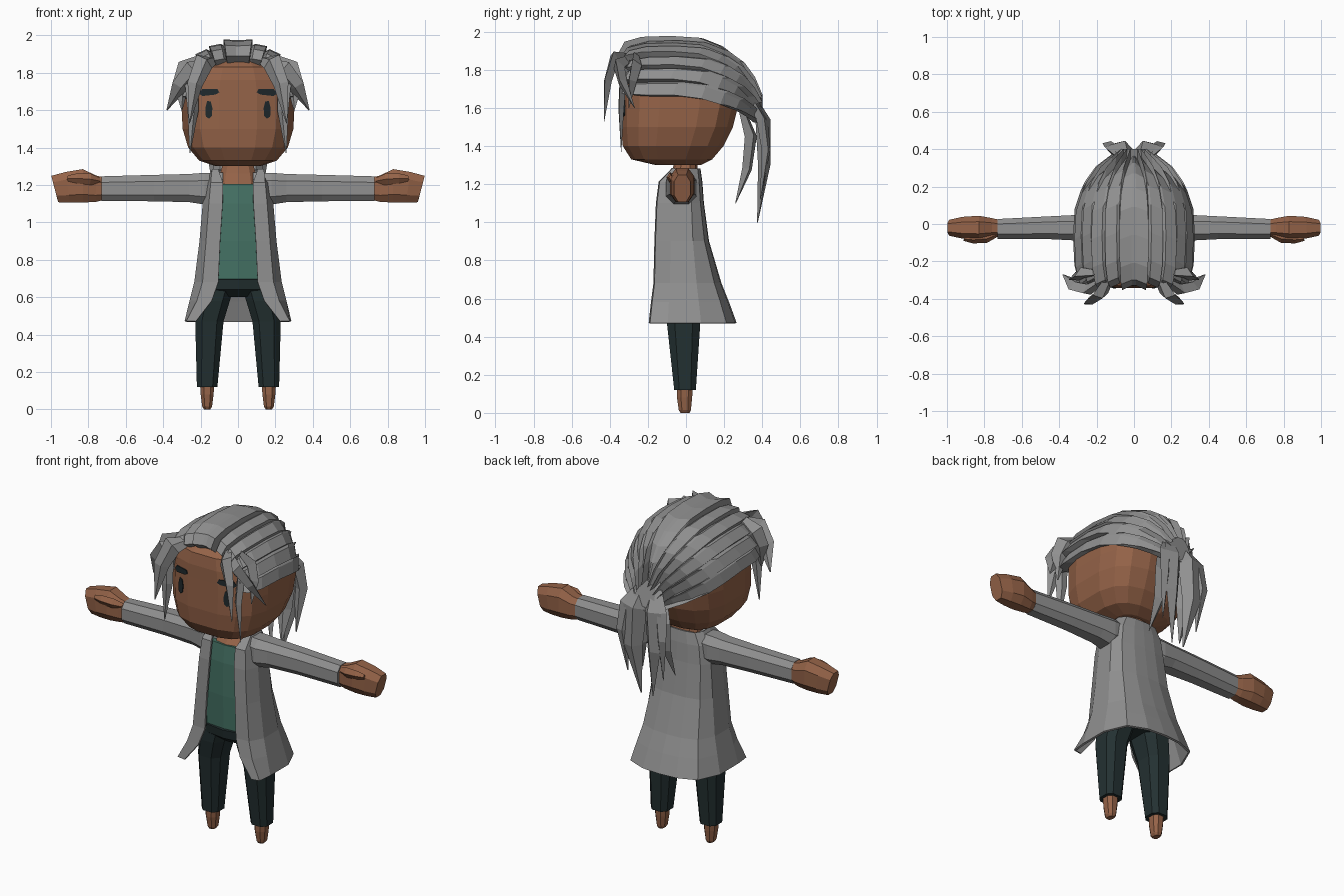
import bpy, bmesh, math
from mathutils import Vector
from mathutils.bvhtree import BVHTree

cube = bpy.data.objects.get("Cube")
if cube:
    bpy.data.objects.remove(cube, do_unlink=True)


def material(name, rgb):
    m = bpy.data.materials.new(name)
    m.use_nodes = True
    colour = (*rgb, 1)
    m.diffuse_color = colour
    m.node_tree.nodes["Principled BSDF"].inputs["Base Color"].default_value = colour
    return m


GREY = material("silver grey", (0.28, 0.28, 0.28))
SKIN = material("brown skin", (0.30, 0.125, 0.065))
TEAL = material("teal cloth", (0.06, 0.17, 0.13))
DARK = material("dark cloth", (0.017, 0.03, 0.031))
INK = material("eye black", (0.014, 0.022, 0.025))


def loft(name, rings, mat, mirror=False, closed=True):
    """Skin a row of equal-length rings; closed rings get end caps."""
    bm = bmesh.new()
    rows = [[bm.verts.new(p) for p in ring] for ring in rings]
    n = len(rows[0])
    for a, b in zip(rows, rows[1:]):
        for i in range(n if closed else n - 1):
            j = (i + 1) % n
            bm.faces.new((a[i], a[j], b[j], b[i]))
    if closed:
        bm.faces.new(rows[0])
        bm.faces.new(rows[-1])
    bmesh.ops.recalc_face_normals(bm, faces=bm.faces)
    mesh = bpy.data.meshes.new(name)
    bm.to_mesh(mesh)
    bm.free()
    mesh.materials.append(mat)
    obj = bpy.data.objects.new(name, mesh)
    bpy.context.collection.objects.link(obj)
    if mirror:
        obj.modifiers.new("mirror", "MIRROR").use_mirror_merge = False
    return obj


def power(v, p):
    return math.copysign(abs(v) ** (2 / p), v)


def level(z, cx, hx, front, back, n=10, p=2.4):
    """Horizontal rounded ring between a front and a back depth."""
    cy, ry = (front + back) / 2, (back - front) / 2
    turns = [math.tau * (i + 0.5) / n for i in range(n)]
    return [(cx + hx * power(math.cos(t), p), cy + ry * power(math.sin(t), p), z)
            for t in turns]


def slice_x(x, cy, cz, ry, rz, lean=0, n=8):
    """Upright ring across an arm, optionally leaning."""
    ring = []
    for i in range(n):
        t = math.tau * (i + 0.5) / n
        z = rz * power(math.sin(t), 2.6)
        ring.append((x + lean * z, cy + ry * power(math.cos(t), 2.6), cz + z))
    return ring


def lock(name, path, width, mat=GREY, depth=0.5, side=(1, 0, 0), taper=(0.5, 1, 0.8, 0.05)):
    """Tapering diamond-section strand, mirrored to both sides."""
    pts = [Vector(p) for p in path]
    rings = []
    for i, p in enumerate(pts):
        along = (pts[min(i + 1, len(pts) - 1)] - pts[max(i - 1, 0)]).normalized()
        across = Vector(side)
        across = (across - along * across.dot(along)).normalized()
        out = along.cross(across)
        w = width * taper[i]
        rings.append([p + across * w, p + out * w * depth,
                      p - across * w, p - out * w * depth])
    return loft(name, rings, mat, mirror=True)


# Head: boxy rounded form, flat at the face
head_levels = [
    (1.30, 0.12, -0.16, 0.08), (1.33, 0.21, -0.29, 0.14), (1.40, 0.27, -0.335, 0.20),
    (1.50, 0.30, -0.345, 0.25), (1.60, 0.305, -0.345, 0.275), (1.68, 0.303, -0.345, 0.28),
    (1.76, 0.28, -0.345, 0.27), (1.83, 0.24, -0.335, 0.24), (1.88, 0.15, -0.27, 0.16)]
head = loft("head", [level(z, 0, *r, n=16, p=3) for z, *r in head_levels], SKIN)
tree = BVHTree.FromPolygons([v.co for v in head.data.vertices],
                            [f.vertices for f in head.data.polygons])


# Eyes and brows: thin plates resting on the face
def face_plate(name, outline):
    rings = []
    for offset in (-0.006, 0.002):
        ring = []
        for x, z in outline:
            hit = tree.ray_cast(Vector((x, -1, z)), Vector((0, 1, 0)))[0]
            ring.append((x, hit.y + offset, z))
        rings.append(ring)
    loft(name, rings, INK, mirror=True)


face_plate("eye", [(0.14, 1.57), (0.155, 1.555), (0.172, 1.565),
                   (0.175, 1.61), (0.165, 1.65), (0.145, 1.645), (0.137, 1.61)])
face_plate("brow", [(0.10, 1.695), (0.12, 1.683), (0.19, 1.675),
                    (0.21, 1.69), (0.19, 1.713), (0.11, 1.713)])

# Neck and open collar skin
neck_levels = [(1.16, 0.09, -0.13, 0.05), (1.20, 0.11, -0.125, 0.06),
               (1.26, 0.10, -0.075, 0.065), (1.36, 0.07, -0.05, 0.05)]
loft("neck", [level(z, 0, *r) for z, *r in neck_levels], SKIN)

# Shirt
shirt_levels = [(0.64, 0.17, -0.135, 0.10), (0.90, 0.16, -0.145, 0.08),
                (1.10, 0.15, -0.142, 0.065), (1.205, 0.12, -0.13, 0.05)]
loft("shirt", [level(z, 0, *r, p=3.5) for z, *r in shirt_levels], TEAL)

# Trousers: hips, then mirrored legs
hip_levels = [(0.60, 0.10, -0.09, 0.08), (0.64, 0.18, -0.14, 0.12),
              (0.695, 0.17, -0.15, 0.11), (0.705, 0.10, -0.10, 0.08)]
loft("hips", [level(z, 0, *r, p=3) for z, *r in hip_levels], DARK)
leg_levels = [(0.68, 0.10, 0.09, -0.13, 0.10), (0.58, 0.127, 0.088, -0.125, 0.10),
              (0.47, 0.153, 0.08, -0.105, 0.08), (0.12, 0.165, 0.058, -0.065, 0.055)]
loft("trouser_leg", [level(*r, n=8, p=2.8) for r in leg_levels], DARK, mirror=True)

# Feet
foot_levels = [(0.16, 0.165, 0.042, -0.05, 0.04), (0.08, 0.165, 0.037, -0.05, 0.035),
               (0.015, 0.165, 0.028, -0.04, 0.028), (0.0, 0.165, 0.018, -0.03, 0.02)]
loft("foot", [level(*r, n=8) for r in foot_levels], SKIN, mirror=True)


# Coat: open-fronted flared shell
def coat_ring(z, gap, hx, front, back):
    half = [(gap, front), ((gap + hx) / 2 + 0.02, front * 0.97), (hx, front * 0.5),
            (hx, back * 0.3), (hx * 0.8, back * 0.8), (hx * 0.4, back * 0.97)]
    left = [(x, y, z) for x, y in half]
    return left + [(0, back, z)] + [(-x, y, z) for x, y, z in reversed(left)]


coat_levels = [
    (0.47, 0.225, 0.28, -0.19, 0.26), (0.58, 0.14, 0.253, -0.178, 0.22),
    (0.68, 0.105, 0.228, -0.165, 0.18), (0.90, 0.095, 0.20, -0.16, 0.115),
    (1.10, 0.082, 0.183, -0.152, 0.088), (1.21, 0.08, 0.165, -0.138, 0.08),
    (1.28, 0.105, 0.125, -0.07, 0.07)]
coat = loft("coat", [coat_ring(*r) for r in coat_levels], GREY, closed=False)
shell = coat.modifiers.new("cloth", "SOLIDIFY")
shell.thickness = 0.012
shell.offset = 0

# Sleeves
sleeve_slices = [(0.08, -0.02, 1.19, 0.07, 0.08), (0.18, -0.025, 1.18, 0.085, 0.09),
                 (0.26, -0.02, 1.183, 0.075, 0.08), (0.45, -0.02, 1.183, 0.065, 0.075),
                 (0.73, -0.027, 1.18, 0.057, 0.07)]
loft("sleeve", [slice_x(*r) for r in sleeve_slices], GREY, mirror=True)

# Mitten hands with thumbs
hand_slices = [(0.70, -0.025, 1.18, 0.045, 0.06), (0.76, -0.02, 1.18, 0.055, 0.075),
               (0.83, -0.02, 1.195, 0.068, 0.095), (0.91, -0.02, 1.187, 0.062, 0.087, 0.15),
               (0.98, -0.02, 1.178, 0.045, 0.075, 0.26)]
loft("hand", [slice_x(*r) for r in hand_slices], SKIN, mirror=True)
lock("thumb", [(0.74, -0.06, 1.22), (0.79, -0.08, 1.23), (0.86, -0.085, 1.235),
               (0.91, -0.08, 1.235)], 0.03, SKIN, depth=0.7, side=(0, 0, 1),
     taper=(0.6, 1, 0.9, 0.5))


# Hair cap: ridged strips swept from the brow to the nape
def hair_ring(y, w, base, top, ridge=1.0, strips=12):
    ring = []
    for s in range(strips):
        mirrored = s >= strips // 2
        lift = 0.02 if s in (1, 3, 5, 6, 8, 10) else 0
        steps = [(0.0, 0.955), (0.1, 1.035 + lift), (0.85, 0.995 + lift)]
        if mirrored:
            steps = [(1 - f, r) for f, r in reversed(steps)]
        for f, r in steps:
            t = math.pi * (s + f) / strips
            r = 1 + (r - 1) * ridge
            ring.append((w * r * math.cos(t), y - 0.6 * (r - 1) * ridge,
                         base + (top - base) * r * math.sin(t)))
    return ring


hair_levels = [
    (-0.23, 0.22, 1.69, 1.80), (-0.32, 0.255, 1.67, 1.885), (-0.29, 0.285, 1.665, 1.94),
    (-0.20, 0.308, 1.66, 1.965), (-0.05, 0.315, 1.66, 1.97), (0.10, 0.307, 1.64, 1.96),
    (0.20, 0.275, 1.61, 1.92), (0.28, 0.215, 1.58, 1.86), (0.335, 0.14, 1.55, 1.78),
    (0.375, 0.08, 1.52, 1.68)]
loft("hair_cap", [hair_ring(*r, ridge=0.4 if i == 0 else 1)
                  for i, r in enumerate(hair_levels)], GREY)

# Fringe tufts on each side of the face
fringe = [
    (0.06, [(0.16, -0.30, 1.85), (0.24, -0.35, 1.81), (0.31, -0.33, 1.73), (0.38, -0.27, 1.60)]),
    (0.055, [(0.13, -0.29, 1.87), (0.18, -0.375, 1.86), (0.23, -0.41, 1.74), (0.26, -0.43, 1.53)]),
    (0.04, [(0.20, -0.29, 1.84), (0.25, -0.33, 1.75), (0.24, -0.34, 1.60), (0.257, -0.34, 1.37)]),
    (0.06, [(0.20, -0.26, 1.87), (0.275, -0.26, 1.82), (0.305, -0.28, 1.74), (0.30, -0.30, 1.60)])]
for width, path in fringe:
    lock("fringe_tuft", path, width, side=(1, -0.4, 0.3))

# Tied tail hanging behind the head
tail = [
    (0.07, [(0.03, 0.33, 1.68), (0.06, 0.405, 1.53), (0.07, 0.41, 1.30), (0.04, 0.375, 1.0)]),
    (0.055, [(0.05, 0.29, 1.60), (0.09, 0.34, 1.45), (0.09, 0.32, 1.28), (0.11, 0.26, 1.10)]),
    (0.05, [(0.05, 0.34, 1.65), (0.11, 0.40, 1.53), (0.13, 0.42, 1.38), (0.12, 0.39, 1.12)])]
for width, path in tail:
    lock("tail_lock", path, width, depth=0.6, side=(1, 0.3, 0))
